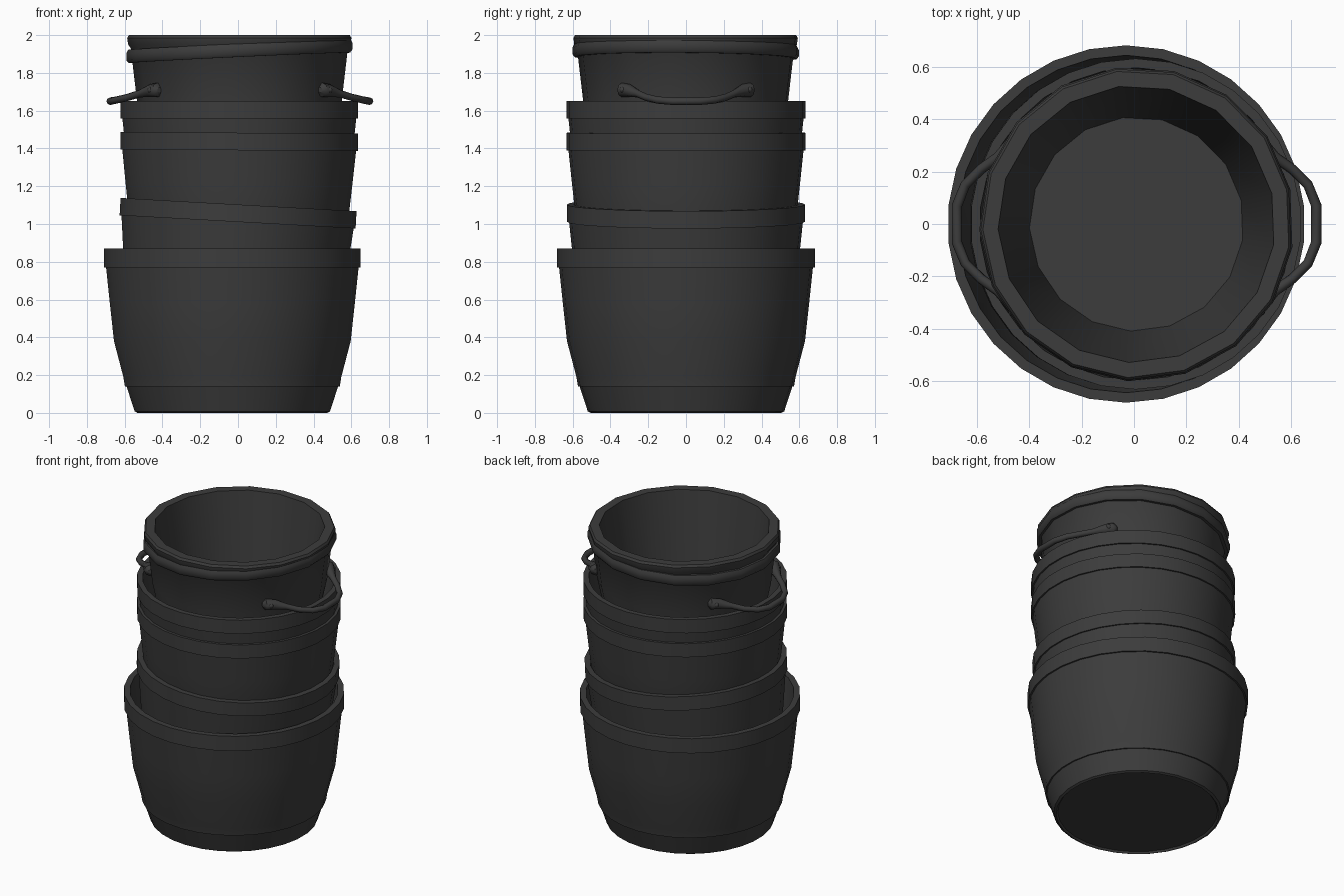
import bpy, bmesh, math
from mathutils import Matrix, Vector

if "Cube" in bpy.data.objects:
    bpy.data.objects.remove(bpy.data.objects["Cube"])

mat = bpy.data.materials.new("dark_grey")
mat.diffuse_color = (0.045, 0.045, 0.045, 1)
mat.use_nodes = True
mat.node_tree.nodes["Principled BSDF"].inputs["Base Color"].default_value = mat.diffuse_color


def finish(ob, angle=35):
    ob.data.materials.append(mat)
    bpy.ops.object.select_all(action='DESELECT')
    ob.select_set(True)
    bpy.context.view_layer.objects.active = ob
    bpy.ops.object.shade_smooth_by_angle(angle=math.radians(angle))
    return ob


def lathe(name, profile, sides, phase=0.0, closed=False):
    """Revolve (radius, z) points about z; radius 0 becomes a pole."""
    bm = bmesh.new()
    rings = []
    for r, z in profile:
        if r == 0:
            rings.append([bm.verts.new((0, 0, z))] * sides)
        else:
            rings.append([bm.verts.new((r * math.cos(phase + math.tau * i / sides),
                                        r * math.sin(phase + math.tau * i / sides), z))
                          for i in range(sides)])
    pairs = list(zip(rings, rings[1:]))
    if closed:
        pairs.append((rings[-1], rings[0]))
    for a, b in pairs:
        for i in range(sides):
            j = (i + 1) % sides
            quad = list(dict.fromkeys((a[i], a[j], b[j], b[i])))
            bm.faces.new(quad)
    bmesh.ops.recalc_face_normals(bm, faces=bm.faces)
    me = bpy.data.meshes.new(name)
    bm.to_mesh(me)
    bm.free()
    ob = bpy.data.objects.new(name, me)
    bpy.context.collection.objects.link(ob)
    return ob


# Round-bellied pot: underside, foot bands, wall, rim, then the inside
POT = [(0, 0.012), (0.495, 0.012), (0.505, 0), (0.52, 0.008), (0.563, 0.14),
       (0.572, 0.14), (0.58, 0.19), (0.63, 0.38), (0.652, 0.58), (0.672, 0.77),
       (0.683, 0.77), (0.683, 0.87), (0.645, 0.87), (0.635, 0.77), (0.592, 0.38),
       (0.535, 0.16), (0.49, 0.05), (0, 0.05)]

# Nested pots: name, scale, x of rim, z of rim, tilt in degrees
for name, s, x, z, tilt in [("bottom_pot", 1.0, -0.03, 0.87, 0),
                            ("tilted_pot", 0.921, 0.003, 1.103, 3.2),
                            ("lower_nested_pot", 0.926, 0.007, 1.483, 0.4),
                            ("upper_nested_pot", 0.926, 0.007, 1.65, 0)]:
    pot = lathe(name, [(r * s, (h - 0.87) * s) for r, h in POT], 30, math.pi / 30)
    pot.data.transform(Matrix.Translation((x, 0, z)) @
                       Matrix.Rotation(math.radians(tilt), 4, 'Y'))
    finish(pot)

# Top bucket with tapered wall and turned lip
CX = 0.01
PH = math.radians(12.7)
bucket = lathe("bucket", [(0, 1.1), (0.43, 1.1), (0.545, 1.65), (0.578, 1.93),
                          (0.592, 1.95), (0.597, 1.985), (0.588, 2.0), (0.53, 2.0),
                          (0.41, 1.15), (0, 1.15)], 17, PH)
bucket.location.x = CX
finish(bucket, 30)

# Crooked rounded hoop under the lip
hoop = lathe("bucket_hoop", [(0.56, 1.88), (0.59, 1.88), (0.602, 1.895), (0.602, 1.93),
                             (0.592, 1.95), (0.56, 1.95)], 17, PH, closed=True)
for v in hoop.data.vertices:
    v.co.z += 0.047 * v.co.x - 0.008 * v.co.y
hoop.location.x = CX
finish(hoop, 40)

# Drop handles on both sides: flat ends, thin bowed grip
HALF = [(0.425, 0.355, 1.71, 0.7), (0.435, 0.34, 1.71, 1.9), (0.475, 0.30, 1.706, 1.7),
        (0.53, 0.255, 1.69, 1.0), (0.595, 0.21, 1.67, 0.95), (0.655, 0.15, 1.656, 0.95),
        (0.687, 0.07, 1.65, 1.0)]
path = HALF + [(x, -y, z, r) for x, y, z, r in reversed(HALF)]
for side, sx in (("right", 1), ("left", -1)):
    cu = bpy.data.curves.new(side + "_handle_curve", 'CURVE')
    cu.dimensions = '3D'
    cu.bevel_depth = 0.02
    cu.bevel_resolution = 2
    cu.use_fill_caps = True
    sp = cu.splines.new('POLY')
    sp.points.add(len(path) - 1)
    for p, (x, y, z, r) in zip(sp.points, path):
        p.co = (CX + sx * x, y, z, 1)
        p.radius = r
    tmp = bpy.data.objects.new("handle_tmp", cu)
    bpy.context.collection.objects.link(tmp)
    me = bpy.data.meshes.new_from_object(
        tmp.evaluated_get(bpy.context.evaluated_depsgraph_get()))
    bpy.data.objects.remove(tmp)
    handle = bpy.data.objects.new(side + "_handle", me)
    bpy.context.collection.objects.link(handle)
    finish(handle, 50)
    # Rivets fixing the handle ends
    for end, sy in (("back", 1), ("front", -1)):
        bpy.ops.mesh.primitive_uv_sphere_add(segments=10, ring_count=6, radius=0.016,
                                             location=(CX + sx * 0.475, sy * 0.335, 1.71))
        rivet = bpy.context.object
        rivet.name = f"{side}_{end}_rivet"
        finish(rivet, 60)
